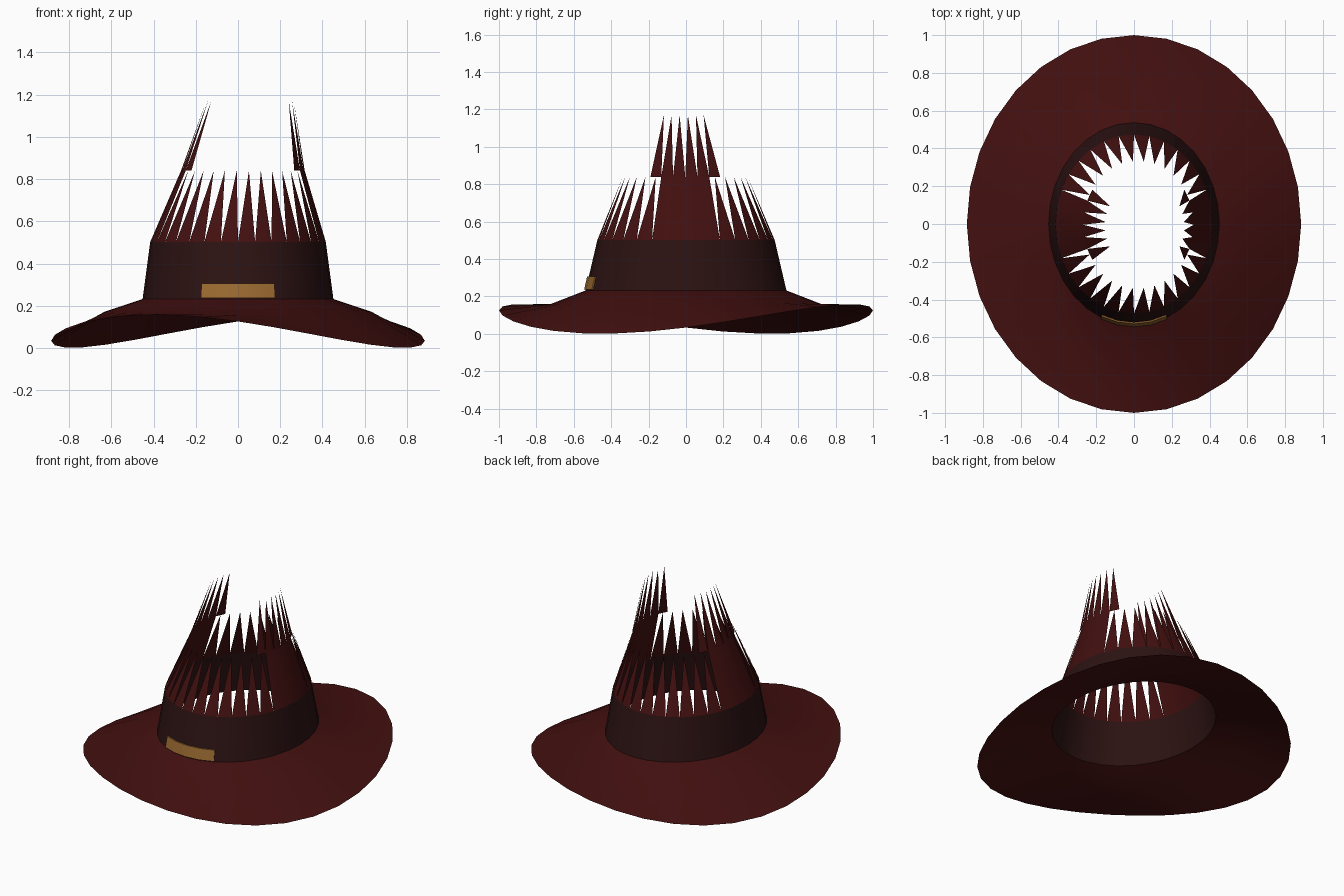
import bpy, bmesh, math

if "Cube" in bpy.data.objects:
    bpy.data.objects.remove(bpy.data.objects["Cube"])

SEG = 32


def material(name, rgb):
    m = bpy.data.materials.new(name)
    m.diffuse_color = (*rgb, 1)
    m.use_nodes = True
    m.node_tree.nodes["Principled BSDF"].inputs["Base Color"].default_value = m.diffuse_color
    return m


RED = material("dark red felt", (0.056, 0.005, 0.005))
BROWN = material("dark brown ribbon", (0.025, 0.006, 0.006))
GOLD = material("dull gold", (0.32, 0.14, 0.03))


def point(k, rx, ry, z, cx=0.0, cy=0.0):
    """Point on an ellipse; k counts segments and may be fractional."""
    a = 2 * math.pi * k / SEG
    return (cx + rx * math.cos(a), cy + ry * math.sin(a), z)


def build(name, faces, mat):
    """Make an object from faces given as lists of points."""
    bm = bmesh.new()
    for f in faces:
        bm.faces.new([bm.verts.new(p) for p in f])
    bmesh.ops.remove_doubles(bm, verts=bm.verts, dist=0.0005)
    me = bpy.data.meshes.new(name)
    bm.to_mesh(me)
    bm.free()
    ob = bpy.data.objects.new(name, me)
    bpy.context.collection.objects.link(ob)
    me.materials.append(mat)
    bpy.ops.object.select_all(action='DESELECT')
    bpy.context.view_layer.objects.active = ob
    ob.select_set(True)
    bpy.ops.object.shade_smooth_by_angle(angle=math.radians(30))
    return ob


# Brim: twisted rim, gentle middle ring, level inner ring
def rim(k):
    a = 4 * math.pi * k / SEG
    return point(k, 0.885, 1.0, 0.08 - 0.046 * math.cos(a) + 0.064 * math.sin(a))


def middle(k):
    a = 4 * math.pi * k / SEG
    return point(k, 0.63, 0.73, 0.165 + 0.008 * math.cos(a))


def base(k):
    return point(k, 0.452, 0.537, 0.232)


brim = []
for k in range(SEG):
    for lo, hi in ((rim, middle), (middle, base)):
        brim.append([lo(k), lo(k + 1), hi(k + 1), hi(k)])
build("brim", brim, RED)


# Ribbon band around the lower crown
def band_top(k):
    return point(k, 0.416, 0.474, 0.502)


build("ribbon_band",
      [[base(k), base(k + 1), band_top(k + 1), band_top(k)] for k in range(SEG)],
      BROWN)


# Torn crown: leaning rings joined by spikes, with whole panels at the sides
def crown_mid(k):
    return point(k, 0.293, 0.335, 0.84, 0.023, -0.004)


def crown_tip(k):
    return point(k, 0.208, 0.225, 1.17, 0.057, -0.012)


def from_side(k):
    """Segments between this panel's centre and the nearer side of the hat."""
    d = (k + 0.5) % (SEG / 2)
    return min(d, SEG / 2 - d)


crown, spikes = [], []
for k in range(SEG):
    if from_side(k) < 2:
        crown.append([band_top(k), band_top(k + 1), crown_mid(k + 1), crown_mid(k)])
    else:
        crown.append([band_top(k), band_top(k + 1), crown_mid(k + 0.5)])
    if from_side(k) < 3:
        spikes.append([crown_mid(k), crown_mid(k + 1), crown_tip(k + 0.5)])
build("torn_crown", crown, RED)
build("upper_spikes", spikes, RED)


# Buckle plate curved against the front of the band
def buckle_point(k, z, off):
    t = (z - 0.232) / 0.27
    return point(k, 0.452 - 0.036 * t + off, 0.537 - 0.063 * t + off, z)


Z0, Z1, IN, OUT = 0.238, 0.306, 0.001, 0.009
first = SEG * 3 // 4 - 2
buckle = []
for k in range(first, first + 4):
    loop = [(Z0, OUT), (Z1, OUT), (Z1, IN), (Z0, IN)]
    for i in range(4):
        a, b = loop[i], loop[(i + 1) % 4]
        buckle.append([buckle_point(k, *a), buckle_point(k + 1, *a),
                       buckle_point(k + 1, *b), buckle_point(k, *b)])
for k, order in ((first, 1), (first + 4, -1)):
    buckle.append([buckle_point(k, *p) for p in loop[::order]])
build("buckle_plate", buckle, GOLD)
